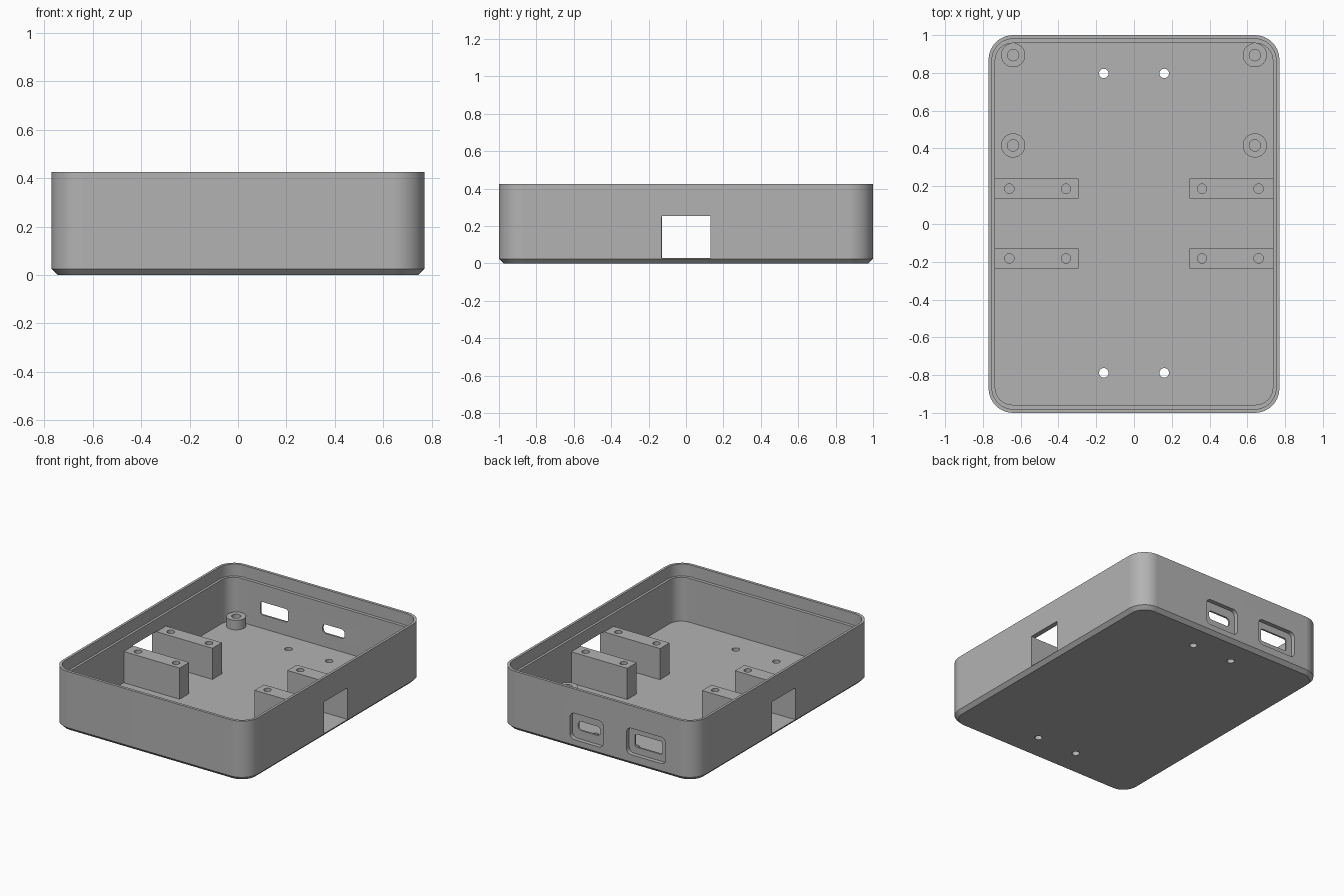
import bpy, bmesh, math
from mathutils import Matrix, Vector

if "Cube" in bpy.data.objects:
    bpy.data.objects.remove(bpy.data.objects["Cube"])

grey = bpy.data.materials.new("plain_grey")
grey.use_nodes = True
COLOUR = (0.45, 0.45, 0.45, 1)
grey.diffuse_color = COLOUR
grey.node_tree.nodes["Principled BSDF"].inputs["Base Color"].default_value = COLOUR

# Matrix that turns an upright prism so that it runs along y
ALONG_Y = Matrix.Rotation(math.pi / 2, 4, "X")


def rounded_rect(hx, hy, r, steps=8):
    """Outline of a rectangle with half sizes hx, hy and corner radius r."""
    if r == 0:
        return [(hx, hy), (-hx, hy), (-hx, -hy), (hx, -hy)]
    points = []
    for i, (sx, sy) in enumerate([(1, 1), (-1, 1), (-1, -1), (1, -1)]):
        for k in range(steps + 1):
            a = (i + k / steps) * math.pi / 2
            points.append((sx * (hx - r) + r * math.cos(a),
                           sy * (hy - r) + r * math.sin(a)))
    return points


def circle(r, steps=32):
    return [(r * math.cos(math.tau * k / steps), r * math.sin(math.tau * k / steps))
            for k in range(steps)]


def loft(name, rings, place=(0, 0, 0), turn=Matrix()):
    """Closed solid through a list of (outline, height) rings."""
    bm = bmesh.new()
    loops = [[bm.verts.new((x, y, z)) for x, y in outline] for outline, z in rings]
    for low, high in zip(loops, loops[1:]):
        for i in range(len(low)):
            j = (i + 1) % len(low)
            bm.faces.new((low[i], low[j], high[j], high[i]))
    bm.faces.new(loops[0][::-1])
    bm.faces.new(loops[-1])
    bmesh.ops.transform(bm, matrix=Matrix.Translation(Vector(place)) @ turn, verts=bm.verts)
    bmesh.ops.recalc_face_normals(bm, faces=bm.faces)
    mesh = bpy.data.meshes.new(name)
    bm.to_mesh(mesh)
    bm.free()
    mesh.materials.append(grey)
    obj = bpy.data.objects.new(name, mesh)
    bpy.context.collection.objects.link(obj)
    return obj


def prism(name, outline, z0, z1, place=(0, 0, 0), turn=Matrix()):
    return loft(name, [(outline, z0), (outline, z1)], place, turn)


def finish(obj, cutters):
    """Cut the openings, then shade smooth with sharp edges."""
    for cutter in cutters:
        cutter.hide_render = True
        mod = obj.modifiers.new("cut", "BOOLEAN")
        mod.operation = "DIFFERENCE"
        mod.solver = "EXACT"
        mod.object = cutter
    bpy.context.view_layer.update()
    graph = bpy.context.evaluated_depsgraph_get()
    mesh = bpy.data.meshes.new_from_object(obj.evaluated_get(graph))
    obj.modifiers.clear()
    obj.data = mesh
    for cutter in cutters:
        bpy.data.objects.remove(cutter)
    mesh.shade_smooth()
    mesh.set_sharp_from_angle(angle=math.radians(30))
    weighted = obj.modifiers.new("even_shading", "WEIGHTED_NORMAL")
    weighted.keep_sharp = True


HX, HY, TOP, FLOOR, LEDGE = 0.77, 1.0, 0.425, 0.028, 0.34

# Tray with chamfered base, stepped rim and hollow inside
outer = rounded_rect(HX, HY, 0.13)
rim = rounded_rect(HX - 0.018, HY - 0.02, 0.112)
cavity = rounded_rect(HX - 0.035, HY - 0.043, 0.09)
tray = loft("tray", [
    (rounded_rect(HX - 0.025, HY - 0.025, 0.105), 0), (outer, 0.025), (outer, TOP),
    (rim, TOP), (rim, LEDGE), (cavity, LEDGE), (cavity, FLOOR)])
cuts = []

# Square openings in both side walls
for side in (-1, 1):
    cuts.append(prism("side_opening", rounded_rect(0.05, 0.131, 0), FLOOR + 0.001, 0.254,
                      (side * (HX - 0.01), 0, 0)))

# Screw holes through the floor
for x in (-0.16, 0.16):
    for y in (-0.788, 0.797):
        cuts.append(prism("floor_hole", circle(0.025), -0.1, 0.1, (x, y, 0)))

# Recessed connector ports in the back wall: x, z, recess, slot, slot radius
ports = [(0.083, 0.157, (0.131, 0.094), (0.087, 0.032), 0.025),
         (-0.385, 0.17, (0.153, 0.094), (0.108, 0.046), 0.015)]
for x, z, recess, slot, radius in ports:
    cuts.append(prism("port_recess", rounded_rect(*recess, 0.035), -0.1, 0.03,
                      (x, HY, z), ALONG_Y))
    cuts.append(prism("port_slot", rounded_rect(*slot, radius), -0.12, 0.1,
                      (x, HY, z), ALONG_Y))
finish(tray, cuts)

for side, label in ((1, "left"), (-1, "right")):
    # Mounting blocks against the side walls, with two screw holes each
    for y, end in ((0.187, "back"), (-0.182, "front")):
        block = prism(f"{end}_{label}_mounting_block", rounded_rect(0.225, 0.053, 0),
                      FLOOR - 0.01, 0.25, (side * 0.52, y, 0))
        finish(block, [prism("block_hole", circle(0.025), 0.08, 0.4, (side * x, y, 0))
                       for x in (0.36, 0.66)])
    # Round standoffs with a blind hole
    for y, end in ((0.894, "back"), (0.416, "middle")):
        standoff = loft(f"{end}_{label}_standoff", [
            (circle(0.064), FLOOR - 0.01), (circle(0.064), 0.096),
            (circle(0.03), 0.096), (circle(0.03), FLOOR + 0.002)], (side * 0.64, y, 0))
        finish(standoff, [])
